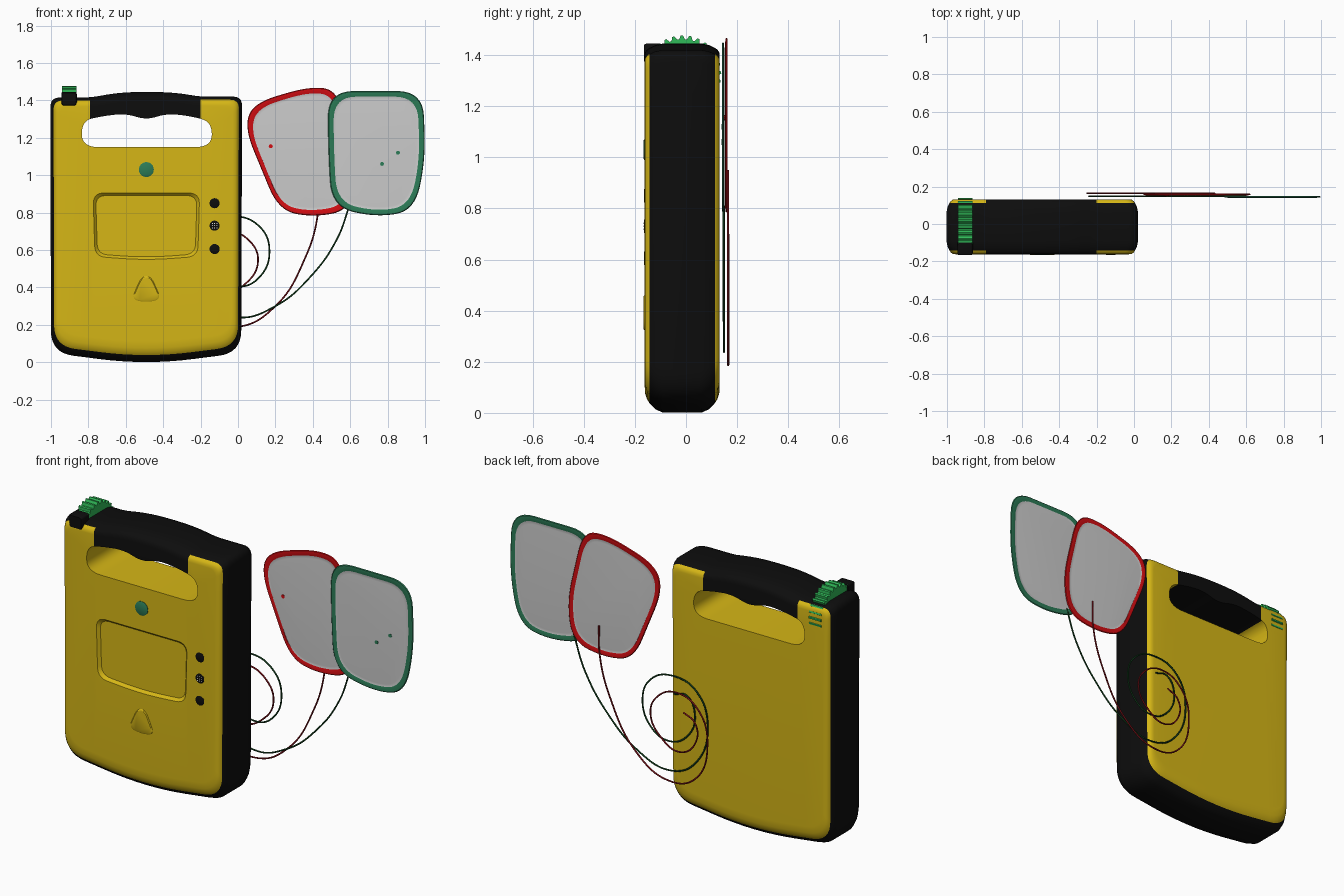
import bpy, bmesh
from math import cos, sin, pi
from mathutils import Vector

cube = bpy.data.objects.get("Cube")
if cube:
    bpy.data.objects.remove(cube, do_unlink=True)


def material(name, r, g, b):
    m = bpy.data.materials.new(name)
    m.use_nodes = True
    m.diffuse_color = (r, g, b, 1)
    node = m.node_tree.nodes["Principled BSDF"]
    node.inputs["Base Color"].default_value = (r, g, b, 1)
    node.inputs["Roughness"].default_value = 0.6
    return m


YELLOW = material("case yellow", .67, .47, .008)
BLACK = material("rubber black", .004, .004, .004)
GREEN = material("dial green", .03, .5, .1)
TEAL = material("teal green", .025, .2, .095)
RED = material("pad red", .65, .004, .006)
GREY = material("pad grey", .6, .6, .6)
WIRE_RED = material("wire red", .2, .006, .01)
WIRE_GREEN = material("wire green", .006, .05, .012)
WHITE = material("white", .8, .8, .8)


def rounded(corners, radius, steps=8):
    """Polygon in (x, z) with rounded corners; a corner may carry its own radius."""
    out, n = [], len(corners)
    for i, c in enumerate(corners):
        r = c[2] if len(c) > 2 else radius
        p = Vector(c[:2])
        ends = []
        for j in (i - 1, (i + 1) % n):
            d = Vector(corners[j][:2]) - p
            ends.append(p + d.normalized() * min(r, d.length * .49))
        a, b = ends
        for k in range(steps + 1):
            t = k / steps
            out.append(a * (1 - t) ** 2 + p * 2 * t * (1 - t) + b * t * t)
    return out


def circle(x, z, r, n=24):
    return [Vector((x + r * cos(2 * pi * i / n), z + r * sin(2 * pi * i / n))) for i in range(n)]


def smooth(ob, angle=.6):
    bpy.ops.object.select_all(action='DESELECT')
    ob.select_set(True)
    bpy.context.view_layer.objects.active = ob
    bpy.ops.object.shade_smooth_by_angle(angle=angle)


def loft(name, outline, rings, mats, band=None, low=1.0):
    """Join shrunken copies of an outline, given as (inset, y); band marks strips in the second colour."""
    xs, zs = [p.x for p in outline], [p.y for p in outline]
    cx, cz = (min(xs) + max(xs)) / 2, (min(zs) + max(zs)) / 2
    hx, hz = max(xs) - cx, max(zs) - cz
    bm = bmesh.new()
    loops = []
    for inset, y in rings:
        loops.append([bm.verts.new((cx + (p.x - cx) * (1 - inset / hx), y,
                                    cz + (p.y - cz) * (1 - inset * (low if p.y < cz else 1) / hz)))
                      for p in outline])
    n = len(outline)
    for k in range(len(loops) - 1):
        a, b = loops[k], loops[k + 1]
        for i in range(n):
            j = (i + 1) % n
            f = bm.faces.new((a[i], a[j], b[j], b[i]))
            f.material_index = int(band is not None and band[0] <= k < band[1])
    bm.faces.new(loops[0])
    bm.faces.new(loops[-1][::-1])
    bmesh.ops.recalc_face_normals(bm, faces=bm.faces)
    me = bpy.data.meshes.new(name)
    bm.to_mesh(me)
    bm.free()
    for m in mats:
        me.materials.append(m)
    ob = bpy.data.objects.new(name, me)
    bpy.context.collection.objects.link(ob)
    smooth(ob)
    return ob


def cut(target, cutter):
    mod = target.modifiers.new("cut", 'BOOLEAN')
    mod.operation, mod.solver, mod.object = 'DIFFERENCE', 'EXACT', cutter
    bpy.context.view_layer.objects.active = target
    bpy.ops.object.modifier_apply(modifier=mod.name)
    bpy.data.objects.remove(cutter, do_unlink=True)


# Case: yellow front and back with a black band round the edge
case_outline = rounded([(-1.0, .05), (-.49, -.015, .27), (.017, .05), (.022, 1.42, .05),
                        (-.2, 1.42, .04), (-.36, 1.445), (-.62, 1.445),
                        (-.79, 1.415, .05), (-1.003, 1.415, .05)], .12)
case = loft("case", case_outline,
            [(.05, -.162), (.034, -.16), (.024, -.153), (.017, -.143), (.006, -.12), (0, -.09),
             (0, .06), (.006, .09), (.017, .113), (.024, .123), (.034, .13), (.05, .132)],
            [YELLOW, BLACK], band=(3, 8), low=2.2)

# Seams where the black grip begins and ends
GRIP_L, GRIP_R, GRIP_Z = -.79, -.2, 1.25
bm = bmesh.new()
bm.from_mesh(case.data)
for co, no in (((GRIP_L, 0, 0), (1, 0, 0)), ((GRIP_R, 0, 0), (1, 0, 0)), ((0, 0, GRIP_Z), (0, 0, 1))):
    bmesh.ops.bisect_plane(bm, geom=bm.verts[:] + bm.edges[:] + bm.faces[:], plane_co=co, plane_no=no)
bm.to_mesh(case.data)
bm.free()

# Hand opening with a wavy grip, and the sunken screen
hole = rounded([(-.835, 1.15, .09), (-.14, 1.15, .09), (-.14, 1.285, .08), (-.25, 1.315), (-.38, 1.33),
                (-.49, 1.295), (-.6, 1.33), (-.73, 1.315), (-.835, 1.29, .08)], .06)
cut(case, loft("hole_cutter", hole, [(0, -.4), (0, .4)], [YELLOW, BLACK]))
screen = rounded([(-.765, .565), (-.49, .545, .2), (-.215, .565), (-.205, .905), (-.775, .905)], .06)
cut(case, loft("screen_cutter", screen, [(-.004, -.2), (0, -.162), (.014, -.146)], [YELLOW, BLACK]))
for f in case.data.polygons:
    if GRIP_L < f.center.x < GRIP_R and f.center.z > GRIP_Z:
        f.material_index = 1
smooth(case)

# Front controls
loft("shock_button", circle(-.49, 1.03, .04), [(.006, -.167), (0, -.164), (0, -.15)], [TEAL])
triangle = rounded([(-.57, .335), (-.49, .32), (-.41, .335), (-.465, .46), (-.515, .46)], .045)
loft("triangle_button", triangle, [(.006, -.167), (0, -.163), (0, -.15)], [YELLOW])
for i, z in enumerate((.85, .73, .605)):
    loft("indicator_%d" % (i + 1), circle(-.125, z, .027), [(.003, -.165), (0, -.163), (0, -.15)], [BLACK])
for i in range(9):
    x, z = -.125 + (i % 3 - 1) * .012, .73 + (i // 3 - 1) * .012
    loft("speaker_dot_%d" % (i + 1), circle(x, z, .0028, 8), [(0, -.167), (0, -.16)], [WHITE])

# Ribbed dial in the top corner, with its black housing
teeth = 28
ribs = []
for i in range(teeth * 4):
    r, a = (.15 if i % 4 < 2 else .135), 2 * pi * i / (teeth * 4)
    ribs.append(Vector((r * cos(a), r * sin(a))))
dial = loft("dial", ribs, [(0, -.038), (0, .038)], [GREEN])
dial.location = (-.902, -.012, 1.327)
dial.rotation_euler.z = pi / 2
housing = rounded([(-.945, 1.37), (-.862, 1.37), (-.862, 1.445), (-.945, 1.445)], .012, 3)
loft("dial_housing", housing, [(.005, -.165), (0, -.155), (0, -.1)], [BLACK])


# Electrode pads: grey sheet with a coloured rim
def pad(name, corners, r, y, rim):
    return loft(name, rounded(corners, r),
                [(.045, y - .005), (.03, y - .004), (.028, y - .005), (.004, y - .004), (0, y),
                 (.004, y + .004), (.028, y + .005), (.03, y + .004), (.045, y + .005)],
                [GREY, rim], band=(1, 7))


pad("red_pad", [(.035, 1.25), (.08, 1.385), (.38, 1.475), (.535, 1.455), (.635, 1.03),
                (.6, .81), (.39, .775), (.215, .815)], .13, .158, RED)
pad("green_pad", [(.48, 1.45), (.99, 1.45), (1.002, 1.08), (.945, .81), (.74, .775),
                  (.5, .83), (.483, 1.12)], .14, .145, TEAL)
loft("red_pad_mark", circle(.175, 1.155, .011, 8), [(0, .151), (0, .155)], [RED])
for i, (x, z) in enumerate(((.77, 1.06), (.855, 1.12))):
    loft("green_pad_mark_%d" % (i + 1), circle(x, z, .011, 8), [(0, .138), (0, .142)], [TEAL])


# Coiled leads behind the case
def wire(name, points, y_start, y_end, mat):
    cu = bpy.data.curves.new(name, 'CURVE')
    cu.dimensions = '3D'
    cu.bevel_depth = .0045
    cu.bevel_resolution = 2
    cu.use_fill_caps = True
    sp = cu.splines.new('BEZIER')
    sp.bezier_points.add(len(points) - 1)
    for i, (bp, (x, z)) in enumerate(zip(sp.bezier_points, points)):
        t = min(1, i / 4)
        bp.co = (x, y_start + (y_end - y_start) * t, z)
        bp.handle_left_type = bp.handle_right_type = 'AUTO'
    cu.materials.append(mat)
    ob = bpy.data.objects.new(name, cu)
    bpy.context.collection.objects.link(ob)
    bpy.ops.object.select_all(action='DESELECT')
    ob.select_set(True)
    bpy.context.view_layer.objects.active = ob
    bpy.ops.object.convert(target='MESH')
    smooth(bpy.context.object, 1.2)


wire("red_lead", [(.43, .95), (.425, .78), (.36, .56), (.2, .3), (0, .19), (-.17, .24), (-.25, .46),
                  (-.19, .64), (-.06, .7), (.06, .65), (.107, .54), (.04, .42), (-.08, .37),
                  (-.18, .46), (-.17, .56), (-.1, .6)], .164, .165, WIRE_RED)
wire("green_lead", [(.6, .85), (.53, .66), (.39, .46), (.2, .3), (0, .24), (-.16, .32), (-.24, .56),
                    (-.17, .73), (-.03, .78), (.11, .73), (.168, .6), (.11, .45), (0, .405),
                    (-.11, .46), (-.16, .59), (-.11, .69), (-.03, .68)], .147, .149, WIRE_GREEN)
